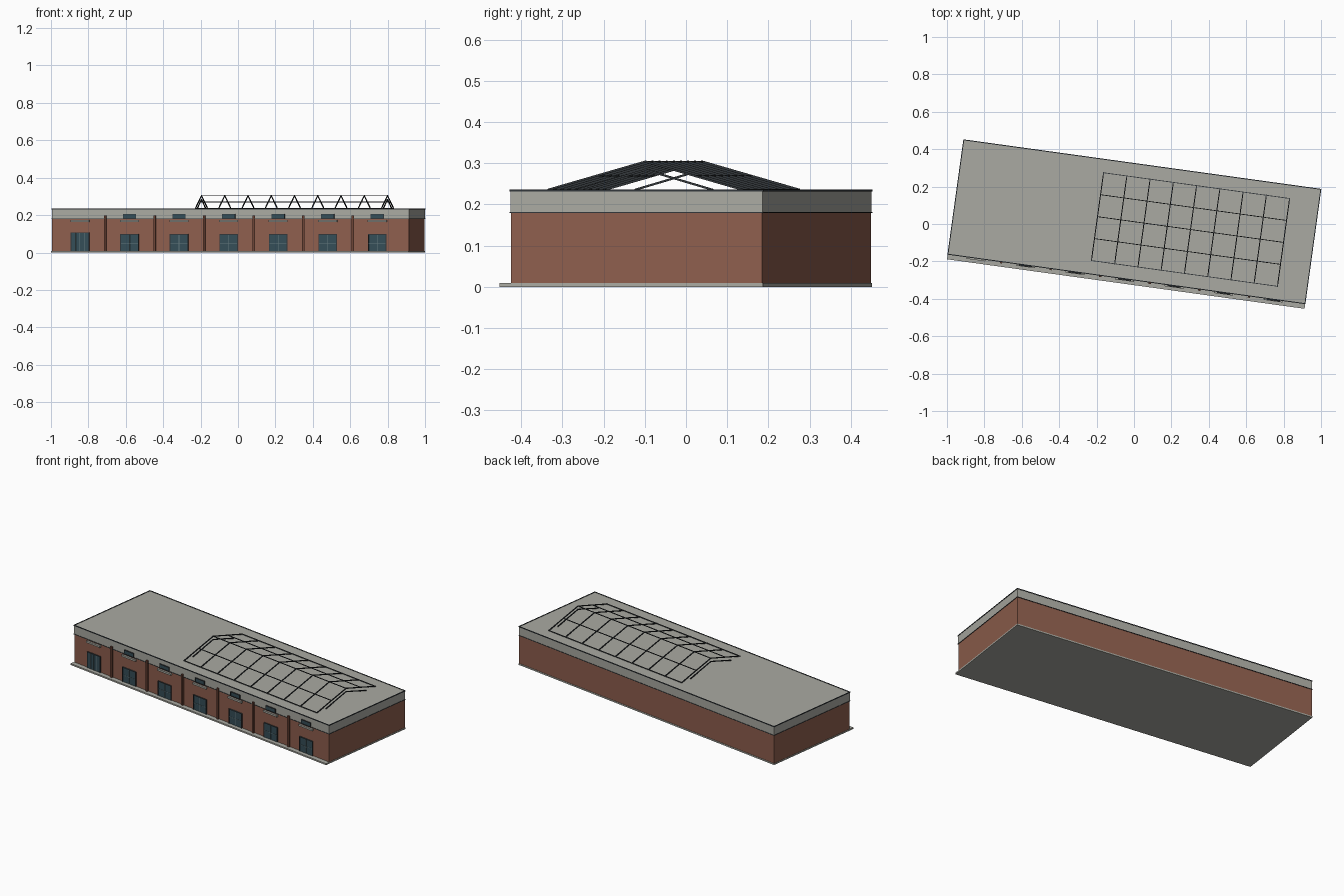
import bpy, bmesh
from math import radians
from mathutils import Matrix, Vector

old = bpy.data.objects.get("Cube")
if old:
    bpy.data.objects.remove(old, do_unlink=True)

# The whole building is turned slightly on its site
SITE = Matrix.Translation((0.002, 0.012, 0)) @ Matrix.Rotation(radians(-7.88), 4, 'Z')
L, W = 1.93, 0.62          # building length and depth
FRONT = -W / 2
ROOF = 0.234


def material(name, rgb):
    m = bpy.data.materials.new(name)
    m.use_nodes = True
    m.diffuse_color = (*rgb, 1)
    m.node_tree.nodes["Principled BSDF"].inputs["Base Color"].default_value = (*rgb, 1)
    return m


BRICK = material("brick", (0.27, 0.112, 0.074))
PIER = material("dark_brick", (0.15, 0.058, 0.038))
CONCRETE = material("concrete", (0.40, 0.40, 0.36))
METAL = material("dark_metal", (0.032, 0.038, 0.043))
GLASS = material("blue_glass", (0.035, 0.075, 0.095))
BAR = material("glazing_bar", (0.13, 0.19, 0.21))


def add_box(bm, x, y, z):
    """Box from (low, high) pairs on each axis."""
    size = [hi - lo for lo, hi in (x, y, z)]
    mid = [(hi + lo) / 2 for lo, hi in (x, y, z)]
    bmesh.ops.create_cube(bm, size=1, matrix=Matrix.Translation(mid) @ Matrix.Diagonal((*size, 1)))


def add_beam(bm, a, b, t=0.005):
    """Square bar between two points."""
    a, b = Vector(a), Vector(b)
    d = b - a
    turn = d.to_track_quat('Z', 'Y').to_matrix().to_4x4()
    place = Matrix.Translation((a + b) / 2) @ turn @ Matrix.Diagonal((t, t, d.length + t, 1))
    bmesh.ops.create_cube(bm, size=1, matrix=place)


def finish(name, bm, mat):
    me = bpy.data.meshes.new(name)
    bm.to_mesh(me)
    bm.free()
    me.materials.append(mat)
    ob = bpy.data.objects.new(name, me)
    bpy.context.collection.objects.link(ob)
    ob.matrix_world = SITE
    return ob


def boxes(name, mat, items):
    bm = bmesh.new()
    for item in items:
        add_box(bm, *item)
    return finish(name, bm, mat)


def shell(grow, z):
    """Box over the building footprint, grown outwards."""
    return ((-L / 2 - grow, L / 2 + grow), (FRONT - grow, -FRONT + grow), z)


def on_front(cx, width, depth, z, back=0.002):
    """Box standing out from the front wall."""
    return ((cx - width / 2, cx + width / 2), (FRONT - depth, FRONT + back), z)


# Main masses
boxes("ground_slab", CONCRETE, [((-L / 2, L / 2), (FRONT - 0.026, -FRONT), (0, 0.009))])
boxes("brick_walls", BRICK, [shell(-0.002, (0.009, 0.18))])
boxes("roof_band", CONCRETE, [shell(-0.001, (0.18, ROOF))])


# Thin dark edging around the band, top and bottom
def edging(z, t):
    g = 0.001
    x, y = L / 2 + g, W / 2 + g
    for s in (-1, 1):
        yield (-x, x), tuple(sorted((s * y, s * (y - t)))), z
        yield tuple(sorted((s * x, s * (x - t)))), (-y, y), z


boxes("roof_edging", METAL, edging((0.231, 0.236), 0.005))
boxes("band_edging", METAL, edging((0.179, 0.182), 0.004))

# Piers dividing the front into bays
boxes("front_piers", PIER, [on_front(-0.676 + i * 0.2675, 0.012, 0.008, (0.009, 0.197)) for i in range(6)])

# Doors, lintels and high windows in each bay
centres = [-0.812 + i * 0.2675 for i in range(7)]
glass, frames, bars, lintels, panes, rims = [], [], [], [], [], []
for i, cx in enumerate(centres):
    w, top = 0.096, 0.107 if i == 0 else 0.098
    glass.append(on_front(cx, w, 0.002, (0.009, top)))
    for s in (-1, 1):
        frames.append(on_front(cx + s * w / 2, 0.004, 0.005, (0.009, top)))
    frames.append(on_front(cx, w + 0.004, 0.005, (top - 0.003, top)))
    splits = (-0.25, 0, 0.25) if i == 0 else (0,)
    for s in splits:
        bars.append(on_front(cx + s * w, 0.003, 0.004, (0.009, top - 0.003)))
    if i:
        bars.append(on_front(cx, w - 0.004, 0.0035, (0.048, 0.051)))
    lintels.append(on_front(cx, 0.102, 0.009, (0.163, 0.174)))
    if i:
        panes.append(on_front(cx, 0.066, 0.004, (0.183, 0.206)))
        for z in (0.181, 0.204):
            rims.append(on_front(cx, 0.070, 0.006, (z, z + 0.003)))
        for s in (-1, 1):
            rims.append(on_front(cx + s * 0.034, 0.003, 0.006, (0.181, 0.207)))
boxes("door_glass", GLASS, glass)
boxes("door_frames", METAL, frames)
boxes("door_bars", BAR, bars)
boxes("lintels", CONCRETE, lintels)
boxes("high_window_glass", GLASS, panes)
boxes("high_window_frames", METAL, rims)

# Gabled skylight frame on the roof
X0, X1, HALF, RIDGE = -0.199, 0.805, 0.237, 0.304
BASE = ROOF + 0.002


def gable(bm, x, half, peak):
    for s in (-1, 1):
        add_beam(bm, (x, s * half, BASE), (x, 0, peak))


bm = bmesh.new()
for i in range(9):
    gable(bm, X0 + (X1 - X0) * i / 8, HALF, RIDGE)
finish("skylight_rafters", bm, METAL)

bm = bmesh.new()
for x in (X0, X1):
    gable(bm, x, 0.163, 0.284)
finish("skylight_end_braces", bm, METAL)

bm = bmesh.new()
for k in (-1, -0.5, 0, 0.5, 1):
    z = RIDGE - abs(k) * (RIDGE - BASE)
    add_beam(bm, (X0, k * HALF, z), (X1, k * HALF, z), 0.004)
finish("skylight_purlins", bm, METAL)
